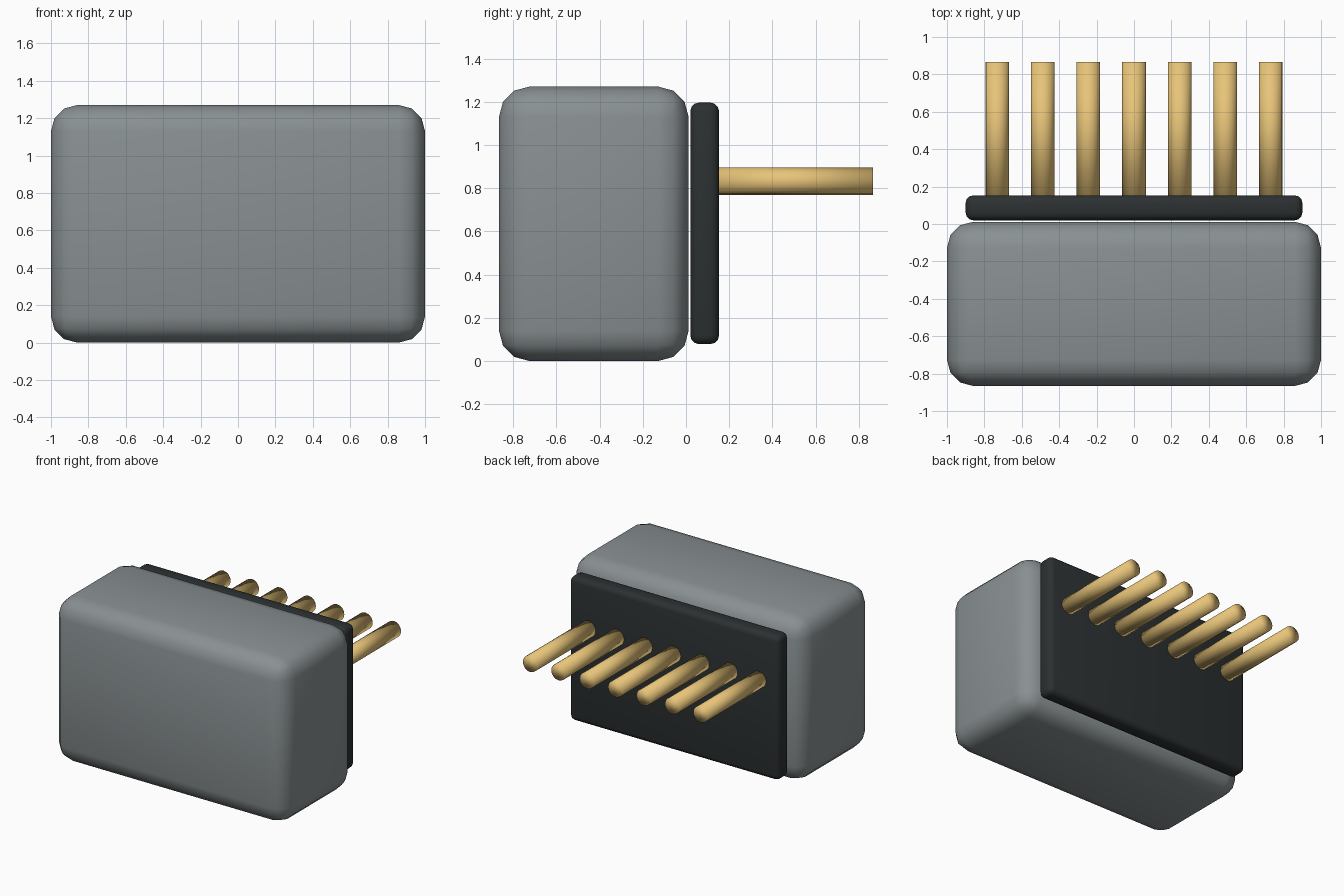
import bpy, math

if "Cube" in bpy.data.objects:
    bpy.data.objects.remove(bpy.data.objects["Cube"])


def rounded_box(name, lo, hi, radius, segments, color=None):
    size = [b - a for a, b in zip(lo, hi)]
    bpy.ops.mesh.primitive_cube_add(size=1, location=[(a + b) / 2 for a, b in zip(lo, hi)])
    ob = bpy.context.object
    ob.name = name
    ob.scale = size
    bpy.ops.object.transform_apply(location=False, rotation=False, scale=True)
    bev = ob.modifiers.new("round_edges", 'BEVEL')
    bev.width = radius
    bev.segments = segments
    bpy.ops.object.shade_smooth()
    ob.data.materials.append(color)
    return ob


def paint(name, rgb):
    m = bpy.data.materials.new(name)
    m.diffuse_color = (*rgb, 1)
    m.use_nodes = True
    m.node_tree.nodes["Principled BSDF"].inputs["Base Color"].default_value = m.diffuse_color
    return m


grey = paint("grey_plastic", (0.25, 0.28, 0.29))
black = paint("black_plastic", (0.025, 0.03, 0.032))
brass = paint("brass", (0.80, 0.55, 0.19))

# Housing and rear plate
rounded_box("housing", (-1, -0.866, 0), (1, 0.012, 1.27), 0.14, 3, grey)
rounded_box("rear_plate", (-0.9, 0.02, 0.078), (0.9, 0.153, 1.196), 0.04, 3, black)

# Row of seven contact pins sticking out of the plate
START, END = 0.13, 0.866
for i in range(7):
    bpy.ops.mesh.primitive_cylinder_add(
        vertices=16, radius=0.063, depth=END - START,
        location=((i - 3) * 0.244, (START + END) / 2, 0.832),
        rotation=(math.pi / 2, 0, 0))
    pin = bpy.context.object
    pin.name = f"contact_pin_{i + 1}"
    bpy.ops.object.shade_smooth()
    pin.data.materials.append(brass)
